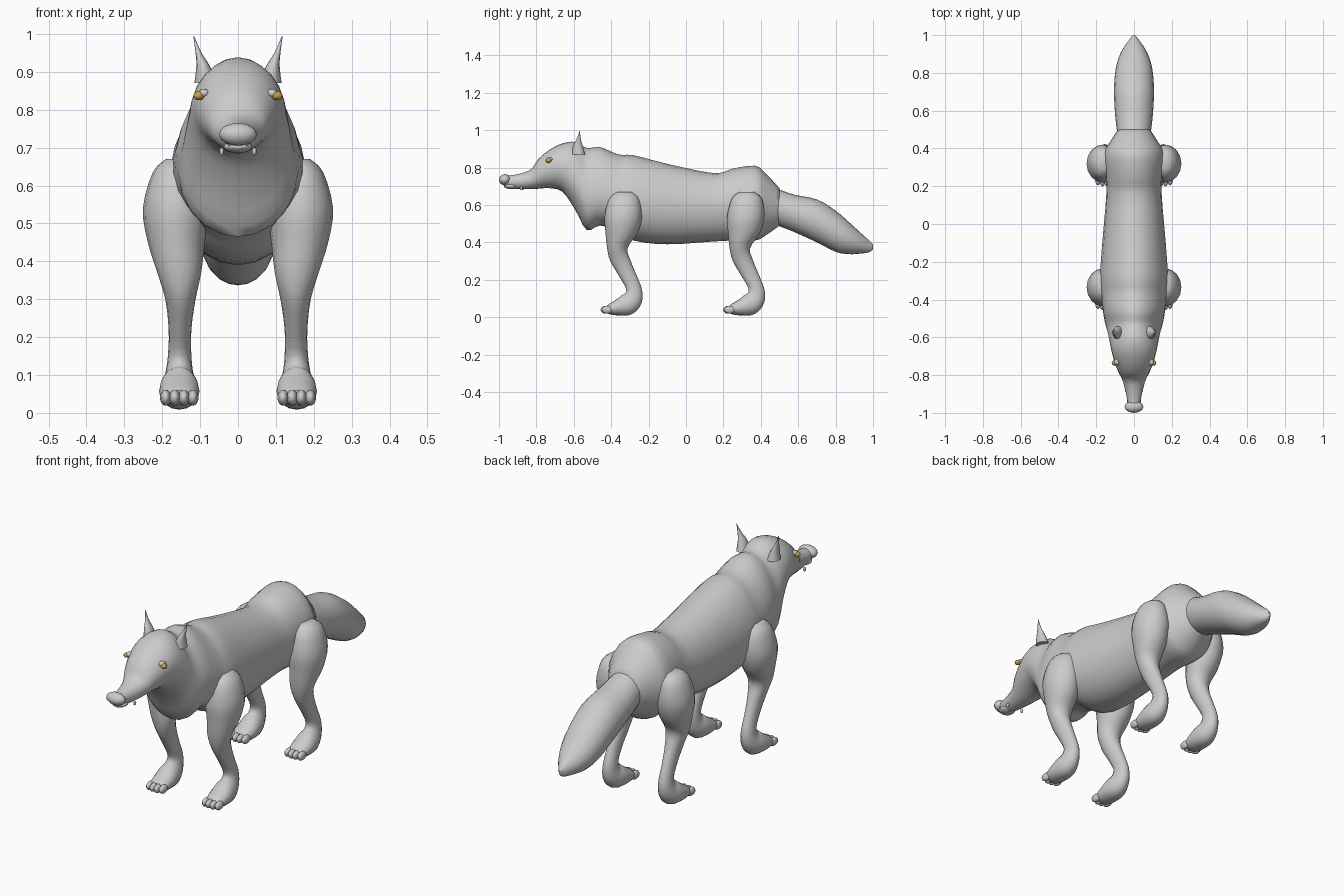
import bpy
import bmesh
from math import sin, cos, pi, radians
from mathutils import Vector

cube = bpy.data.objects.get("Cube")
if cube:
    bpy.data.objects.remove(cube)


def material(name, rgb):
    mat = bpy.data.materials.new(name)
    mat.use_nodes = True
    mat.diffuse_color = (*rgb, 1)
    mat.node_tree.nodes["Principled BSDF"].inputs["Base Color"].default_value = (*rgb, 1)
    return mat


FUR = material("grey fur", (0.6, 0.6, 0.6))
GOLD = material("golden eye", (0.6, 0.35, 0.05))


def finish(obj, name, mat, angle=50):
    obj.name = obj.data.name = name
    obj.data.materials.append(mat)
    bpy.ops.object.select_all(action="DESELECT")
    obj.select_set(True)
    bpy.context.view_layer.objects.active = obj
    bpy.ops.object.shade_smooth_by_angle(angle=radians(angle))
    return obj


def blend(a, b, c, d, t):
    """Smooth curve from b to c."""
    return 0.5 * (2 * b + (c - a) * t + (2 * a - 5 * b + 4 * c - d) * t * t
                  + (3 * b - a - 3 * c + d) * t ** 3)


def loft(name, rows, ring, sides=24, steps=3, mat=FUR):
    """Skin a tube through rows of section values; ring(row, angle) gives a point."""
    fine = []
    last = len(rows) - 1
    for i in range(last):
        near = [rows[max(0, min(last, i + k))] for k in (-1, 0, 1, 2)]
        fine += [[blend(*v, s / steps) for v in zip(*near)] for s in range(steps)]
    fine.append(rows[-1])
    bm = bmesh.new()
    loops = [[bm.verts.new(ring(r, 2 * pi * j / sides)) for j in range(sides)] for r in fine]
    for a, b in zip(loops, loops[1:]):
        for j in range(sides):
            k = (j + 1) % sides
            bm.faces.new((a[j], a[k], b[k], b[j]))
    bm.faces.new(loops[0])
    bm.faces.new(loops[-1])
    bmesh.ops.recalc_face_normals(bm, faces=bm.faces)
    mesh = bpy.data.meshes.new(name)
    bm.to_mesh(mesh)
    bm.free()
    obj = bpy.data.objects.new(name, mesh)
    bpy.context.collection.objects.link(obj)
    return finish(obj, name, mat)


def ball(name, centre, radii, mat=FUR, segments=12):
    bpy.ops.mesh.primitive_uv_sphere_add(segments=segments, ring_count=8, location=centre)
    obj = bpy.context.object
    obj.scale = radii
    return finish(obj, name, mat)


def upright_ring(row, a):
    y, top, bottom, half, taper = row
    return Vector((half * cos(a) * (1 - taper * sin(a)), y,
                   (top + bottom) / 2 + (top - bottom) / 2 * sin(a)))


def tilted_ring(row, a):
    x, y, z, rx, ry, tilt = row
    t = radians(tilt)
    return Vector((x + rx * cos(a), y + ry * sin(a) * cos(t), z + ry * sin(a) * sin(t)))


# Head, neck and trunk: y, top, bottom, half width, taper
loft("head_and_trunk", [
    (-0.97, 0.755, 0.695, 0.03, 0), (-0.9, 0.765, 0.685, 0.042, 0),
    (-0.83, 0.79, 0.685, 0.06, 0), (-0.79, 0.845, 0.687, 0.08, 0),
    (-0.73, 0.895, 0.69, 0.104, 0), (-0.66, 0.93, 0.67, 0.122, 0),
    (-0.59, 0.937, 0.57, 0.135, 0.1), (-0.53, 0.905, 0.465, 0.15, 0.18),
    (-0.46, 0.91, 0.49, 0.162, 0.2), (-0.36, 0.87, 0.46, 0.172, 0.18),
    (-0.28, 0.866, 0.41, 0.18, 0.12), (-0.1, 0.82, 0.39, 0.168, 0.06),
    (0.15, 0.77, 0.405, 0.147, 0), (0.25, 0.795, 0.41, 0.15, 0),
    (0.37, 0.81, 0.41, 0.162, 0.05), (0.43, 0.765, 0.44, 0.13, 0),
    (0.5, 0.69, 0.49, 0.085, 0)], upright_ring)

# Bushy tail
loft("tail", [
    (0.4, 0.72, 0.54, 0.07, 0), (0.48, 0.69, 0.495, 0.088, 0), (0.58, 0.655, 0.455, 0.1, 0),
    (0.7, 0.63, 0.4, 0.106, 0), (0.8, 0.57, 0.35, 0.1, 0), (0.87, 0.51, 0.337, 0.085, 0),
    (0.93, 0.455, 0.34, 0.058, 0), (0.98, 0.41, 0.348, 0.022, 0),
    (1.0, 0.39, 0.365, 0.006, 0)], upright_ring, sides=20)

# Nose pad, lower lip
ball("nose", (0, -0.968, 0.735), (0.05, 0.032, 0.03))
ball("lower_lip", (0, -0.935, 0.702), (0.038, 0.04, 0.017))

# Leg and foot: offset from the leg line, height, radii, tilt
LEG = [
    (0.16, 0, 0.67, 0.03, 0.04, 0), (0.165, 0, 0.635, 0.06, 0.08, 0),
    (0.165, -0.005, 0.54, 0.086, 0.1, 0), (0.163, -0.015, 0.45, 0.075, 0.085, 0),
    (0.155, -0.037, 0.37, 0.058, 0.055, 0), (0.152, -0.02, 0.3, 0.04, 0.055, 0),
    (0.153, 0.02, 0.22, 0.03, 0.048, 0), (0.154, 0.052, 0.15, 0.031, 0.042, 0),
    (0.155, 0.045, 0.1, 0.038, 0.053, -25), (0.155, 0.015, 0.068, 0.05, 0.058, -60),
    (0.155, -0.03, 0.055, 0.053, 0.046, -85), (0.155, -0.075, 0.045, 0.046, 0.03, -90),
    (0.155, -0.095, 0.042, 0.035, 0.018, -90)]

for side, s in (("left", 1), ("right", -1)):
    for place, y0 in (("front", -0.33), ("hind", 0.325)):
        rows = [(s * x, y + y0, z, rx, ry, t) for x, y, z, rx, ry, t in LEG]
        loft(f"{place}_{side}_leg", rows, tilted_ring, sides=16)
        for i in range(4):
            ball(f"{place}_{side}_toe_{i + 1}",
                 (s * (0.119 + 0.024 * i), y0 - 0.1 + 0.006 * abs(i - 1.5), 0.04),
                 (0.015, 0.03, 0.021), segments=8)

    # Pointed ear, curving outward to the tip
    loft(f"{side}_ear", [
        (s * 0.085, -0.575, 0.87, 0.03, 0.035, 0), (s * 0.092, -0.578, 0.915, 0.018, 0.026, 0),
        (s * 0.104, -0.574, 0.95, 0.008, 0.012, 0),
        (s * 0.117, -0.568, 0.995, 0.001, 0.001, 0)], tilted_ring, sides=12)

    # Eye, its lid and a small fang
    ball(f"{side}_eye", (s * 0.103, -0.735, 0.837), (0.015, 0.015, 0.012), GOLD)
    ball(f"{side}_eyelid", (s * 0.09, -0.73, 0.843), (0.016, 0.018, 0.012))
    ball(f"{side}_fang", (s * 0.043, -0.88, 0.69), (0.006, 0.008, 0.011), segments=8)
